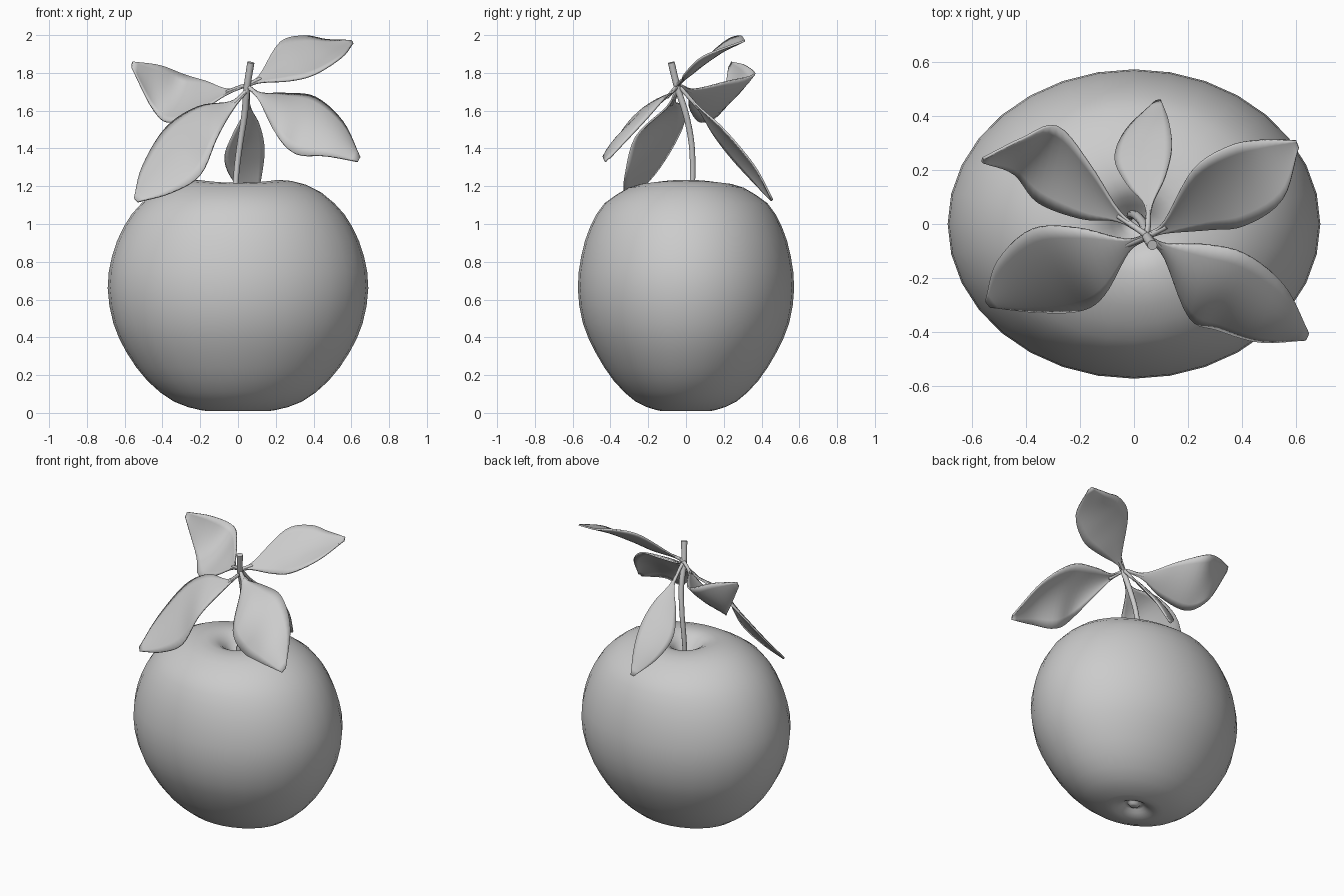
import bpy, math
from mathutils import Vector as V

if "Cube" in bpy.data.objects:
    bpy.data.objects.remove(bpy.data.objects["Cube"])


def spline(pts, n):
    """Smooth samples through control points, n per segment."""
    p = [V(q) for q in pts]
    p = [2 * p[0] - p[1]] + p + [2 * p[-1] - p[-2]]
    out = []
    for i in range(1, len(p) - 2):
        a, b, c, d = p[i - 1:i + 3]
        for k in range(n):
            t = k / n
            out.append(0.5 * (2 * b + (c - a) * t + (2 * a - 5 * b + 4 * c - d) * t ** 2
                              + (3 * b - a - 3 * c + d) * t ** 3))
    return out + [p[-2]]


def add_mesh(name, verts, faces):
    me = bpy.data.meshes.new(name)
    me.from_pydata(verts, [], faces)
    me.update()
    ob = bpy.data.objects.new(name, me)
    bpy.context.collection.objects.link(ob)
    for f in me.polygons:
        f.use_smooth = True
    return ob


def tube(name, pts, r0, r1, sides=10):
    path = spline(pts, 4)
    n = len(path)
    verts, faces = [], []
    for i, p in enumerate(path):
        t = (path[min(i + 1, n - 1)] - path[max(i - 1, 0)]).normalized()
        ref = V((0, 1, 0)) if abs(t.y) < 0.8 else V((1, 0, 0))
        u = t.cross(ref).normalized()
        w = t.cross(u)
        r = r0 + (r1 - r0) * i / (n - 1)
        for k in range(sides):
            a = 2 * math.pi * k / sides
            verts.append(p + (u * math.cos(a) + w * math.sin(a)) * r)
    for i in range(n - 1):
        for k in range(sides):
            a, b = i * sides + k, i * sides + (k + 1) % sides
            faces.append((a, b, b + sides, a + sides))
    faces += [tuple(range(sides))[::-1], tuple(range((n - 1) * sides, n * sides))]
    ob = add_mesh(name, verts, faces)
    ob.data.polygons[-1].use_smooth = ob.data.polygons[-2].use_smooth = False
    return ob


def leaf(name, path, early, mid, late, cup):
    """Blade lofted along six midrib points; half-width vectors at points 3, 4 and 5."""
    e, m, l = V(early), V(mid), V(late)
    mids = spline(path, 5)
    sides = spline([e * 0.07, e * 0.2, e, m, l, l * 0.12], 5)
    cols, n = 9, len(mids)
    verts, faces = [], []
    for i in range(n):
        t = mids[min(i + 1, n - 1)] - mids[max(i - 1, 0)]
        nrm = t.cross(sides[i]).normalized()
        if nrm.z < 0:
            nrm = -nrm
        for j in range(cols):
            v = 2 * j / (cols - 1) - 1
            verts.append(mids[i] + sides[i] * v + nrm * cup * sides[i].length * (1 - v * v))
    for i in range(n - 1):
        for j in range(cols - 1):
            a = i * cols + j
            faces.append((a, a + 1, a + cols + 1, a + cols))
    ob = add_mesh(name, verts, faces)
    s = ob.modifiers.new("thickness", 'SOLIDIFY')
    s.thickness, s.offset = 0.01, 0
    tube(name + "_stalk", [(0.045, -0.045, 1.72)] + path[:2], 0.014, 0.009, 8)


# Fruit body: lathed profile, flattened front to back
prof = [(0.0, 0.03), (0.03, 0.035), (0.05, 0.055), (0.09, 0.03), (0.14, 0.012), (0.2, 0.015),
        (0.34, 0.06), (0.48, 0.17), (0.59, 0.32), (0.66, 0.475), (0.69, 0.66), (0.667, 0.83),
        (0.605, 0.985), (0.51, 1.11), (0.36, 1.2), (0.21, 1.226), (0.12, 1.2), (0.05, 1.13), (0.0, 1.09)]
ring = [p for p in spline([(r, 0, z) for r, z in prof], 2)][1:-1]
N = 32
verts, faces = [], []
for p in ring:
    squash = 0.78 + 0.05 * min(1, p.z / 0.5) + 0.02 * max(0, p.z - 0.8) / 0.4
    for k in range(N):
        a = 2 * math.pi * k / N
        lift = 0.008 * math.cos(2 * a) if p.z > 1.15 else 0
        verts.append((p.x * math.cos(a), p.x * squash * math.sin(a), p.z + lift))
for i in range(len(ring) - 1):
    for k in range(N):
        a, b = i * N + k, i * N + (k + 1) % N
        faces.append((a, b, b + N, a + N))
faces += [tuple(range(N))[::-1], tuple(range(len(verts) - N, len(verts)))]
add_mesh("fruit_body", verts, faces)

# Stem
tube("stem", [(-0.015, 0.025, 1.07), (-0.01, 0.035, 1.25), (0.01, 0.03, 1.42), (0.035, 0.0, 1.58),
              (0.047, -0.045, 1.72), (0.068, -0.078, 1.855)], 0.014, 0.019)

# Leaves
leaf("leaf_right_back",
     [(0.06, -0.04, 1.74), (0.12, -0.01, 1.77), (0.25, 0.09, 1.86), (0.38, 0.14, 1.895),
      (0.51, 0.2, 1.93), (0.605, 0.295, 1.965)],
     (-0.03, 0.11, 0.1), (-0.03, 0.145, 0.1), (-0.04, 0.11, 0.045), -0.08)
leaf("leaf_right_front",
     [(0.06, -0.055, 1.72), (0.12, -0.1, 1.67), (0.23, -0.21, 1.58), (0.36, -0.25, 1.52),
      (0.51, -0.33, 1.45), (0.64, -0.415, 1.34)],
     (0.025, 0.135, 0.11), (0.05, 0.14, 0.15), (0.045, 0.105, 0.09), 0.2)
leaf("leaf_left_back",
     [(0.03, -0.03, 1.73), (-0.06, 0.03, 1.7), (-0.18, 0.12, 1.68), (-0.32, 0.22, 1.665),
      (-0.43, 0.25, 1.72), (-0.56, 0.235, 1.845)],
     (0.015, 0.1, 0.075), (0.035, 0.14, 0.125), (0.015, 0.065, 0.12), -0.1)
leaf("leaf_left_front",
     [(0.04, -0.05, 1.7), (-0.03, -0.08, 1.63), (-0.16, -0.14, 1.54), (-0.29, -0.17, 1.385),
      (-0.43, -0.23, 1.235), (-0.54, -0.295, 1.125)],
     (-0.05, 0.125, 0.08), (-0.09, 0.15, 0.125), (-0.075, 0.095, 0.07), 0.1)
leaf("leaf_back",
     [(0.05, -0.03, 1.72), (0.055, 0.07, 1.61), (0.045, 0.16, 1.5), (0.035, 0.26, 1.38),
      (0.05, 0.36, 1.26), (0.09, 0.455, 1.125)],
     (0.07, 0.015, 0.025), (0.105, 0.02, 0.03), (0.08, 0.015, 0.025), 0.12)
